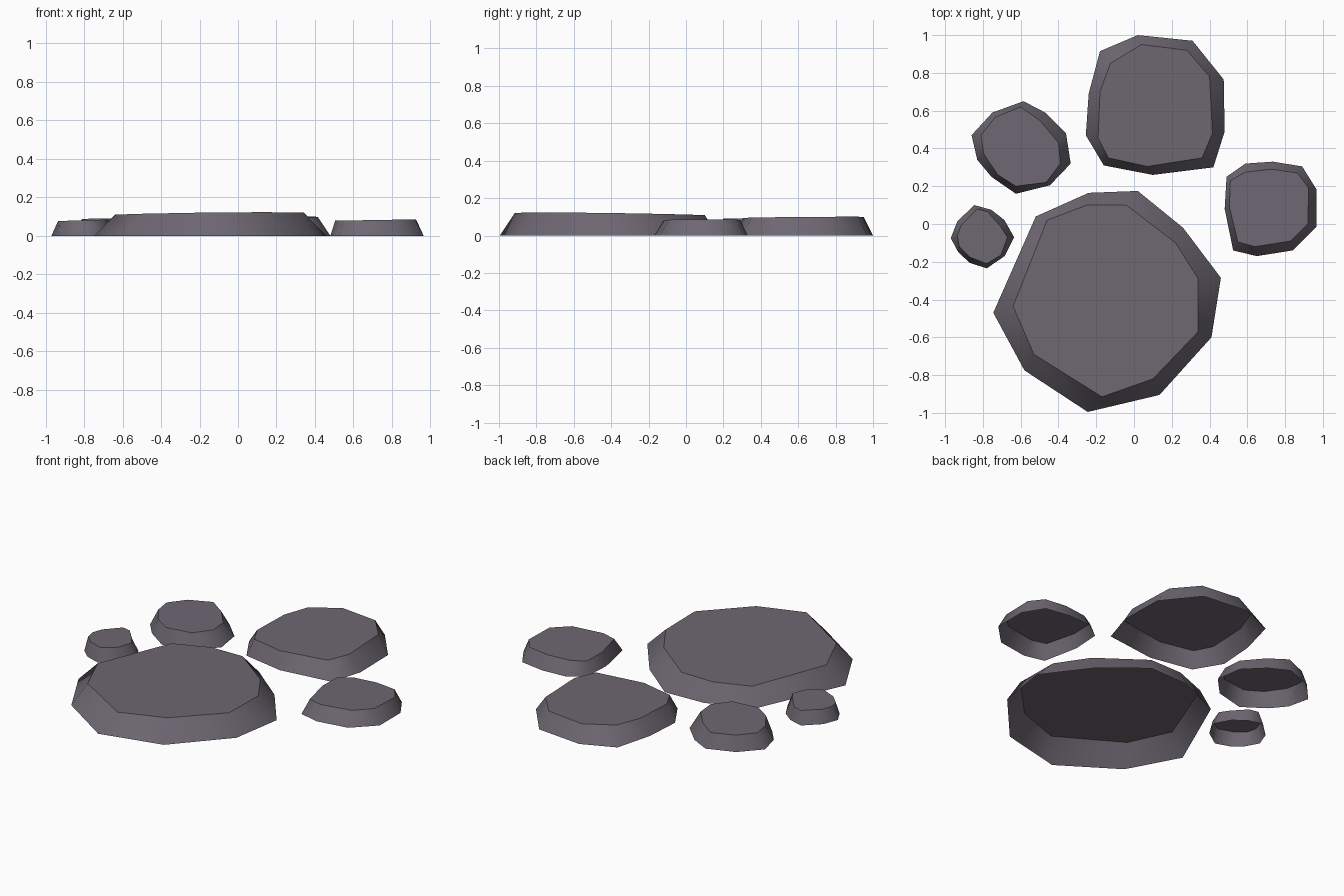
import bpy
import bmesh

stone_grey = bpy.data.materials.new("stone_grey")
stone_grey.diffuse_color = (0.155, 0.137, 0.168, 1)


def stone(name, base, top, height, tilt):
    """Loft from a ground outline to a smaller, slightly tilted flat top; open underneath."""
    bm = bmesh.new()
    low = [bm.verts.new((x, y, 0)) for x, y in base]
    high = [bm.verts.new((x, y, height + tilt[0] * x + tilt[1] * y)) for x, y in top]
    n = len(low)
    for i in range(n):
        j = (i + 1) % n
        wall = bm.faces.new((low[i], high[i], high[j], low[j]))
        wall.smooth = True
    cap = bm.faces.new(high[::-1])
    for edge in cap.edges:          # crisp rim round the walking surface
        edge.smooth = False
    # outlines run clockwise, so make sure the cap points up and the walls out
    bm.normal_update()
    if cap.normal.z < 0:
        bmesh.ops.reverse_faces(bm, faces=bm.faces[:])
    mesh = bpy.data.meshes.new(name)
    bm.to_mesh(mesh)
    bm.free()
    mesh.materials.append(stone_grey)
    obj = bpy.data.objects.new(name, mesh)
    bpy.context.collection.objects.link(obj)
    # walls share winding with the cap
    check = bmesh.new()
    check.from_mesh(mesh)
    bmesh.ops.recalc_face_normals(check, faces=check.faces[:])
    check.faces.ensure_lookup_table()
    if max(check.faces, key=lambda f: len(f.verts)).normal.z < 0:
        bmesh.ops.reverse_faces(check, faces=check.faces[:])
    check.to_mesh(mesh)
    check.free()


# Large front slab
stone("large_stone",
      [(-.52, .04), (-.24, .165), (.02, .175), (.26, -.02), (.46, -.285),
       (.41, -.60), (.135, -.905), (-.245, -.995), (-.58, -.775), (-.745, -.47)],
      [(-.46, .02), (-.25, .10), (-.04, .10), (.22, -.10), (.34, -.29),
       (.34, -.57), (.10, -.82), (-.17, -.915), (-.53, -.69), (-.64, -.435)],
      .111, (.011, -.013))

# Back slab
stone("back_stone",
      [(-.18, .915), (.02, 1), (.31, .97), (.475, .765), (.48, .49),
       (.42, .30), (.10, .26), (-.16, .31), (-.255, .47), (-.24, .69)],
      [(-.125, .85), (.04, .95), (.28, .92), (.40, .78), (.415, .48),
       (.36, .35), (.07, .305), (-.135, .35), (-.19, .455), (-.18, .70)],
      .09, (.008, .009))

# Right slab
stone("right_stone",
      [(.49, .25), (.59, .32), (.735, .33), (.89, .305), (.965, .185),
       (.965, -.015), (.84, -.14), (.65, -.17), (.525, -.14), (.48, .08)],
      [(.51, .23), (.59, .275), (.73, .29), (.865, .27), (.925, .19),
       (.92, 0), (.83, -.09), (.64, -.12), (.55, -.095), (.505, .09)],
      .07, (.017, 0))

# Left slab
stone("left_stone",
      [(-.75, .59), (-.585, .65), (-.47, .59), (-.36, .48), (-.335, .32),
       (-.445, .205), (-.625, .16), (-.755, .25), (-.83, .34), (-.86, .47)],
      [(-.735, .565), (-.60, .62), (-.495, .545), (-.40, .43), (-.39, .32),
       (-.465, .22), (-.625, .20), (-.72, .26), (-.795, .37), (-.81, .47)],
      .095, (.008, 0))

# Small pebble
stone("small_stone",
      [(-.845, .10), (-.755, .075), (-.685, .02), (-.635, -.07), (-.685, -.17),
       (-.78, -.235), (-.87, -.205), (-.93, -.15), (-.97, -.075), (-.935, .015)],
      [(-.83, .08), (-.775, .065), (-.705, -.015), (-.67, -.07), (-.705, -.165),
       (-.78, -.21), (-.87, -.175), (-.925, -.12), (-.935, -.065), (-.915, -.005)],
      .105, (.03, 0))
